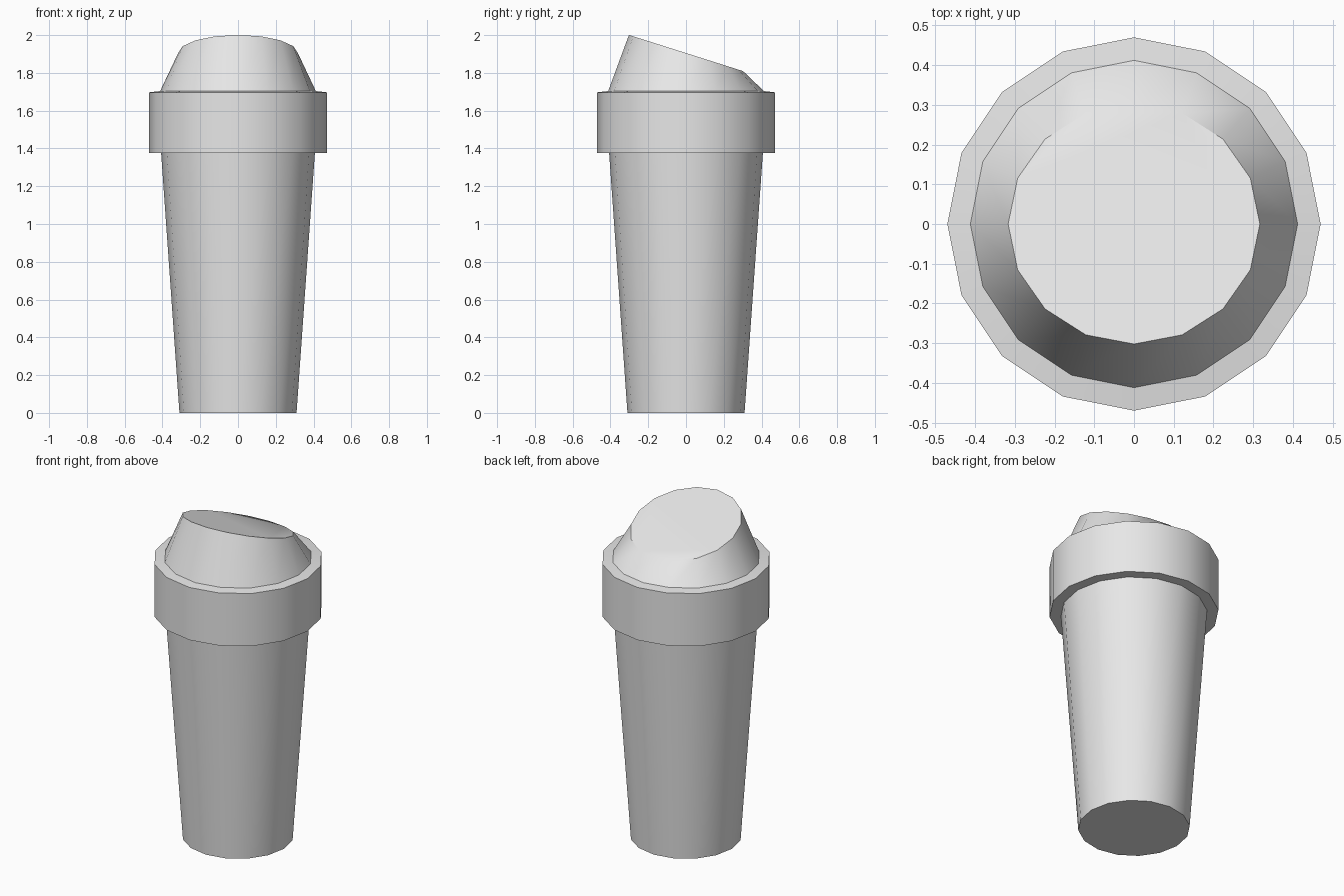
import bpy
import bmesh
from math import sin, cos, pi, atan2

SIDES = 16

cube = bpy.data.objects.get("Cube")
if cube:
    bpy.data.objects.remove(cube, do_unlink=True)

grey = bpy.data.materials.new("light_grey")
grey.use_nodes = True
grey.diffuse_color = (0.8, 0.8, 0.8, 1)
grey.node_tree.nodes["Principled BSDF"].inputs["Base Color"].default_value = (0.8, 0.8, 0.8, 1)


def ring(bm, radius, z, tilt=0.0):
    """Circle of vertices, leaning down towards the back by the tilt angle."""
    verts = []
    for i in range(SIDES):
        a = 2 * pi * i / SIDES
        y = radius * sin(a)
        verts.append(bm.verts.new((radius * cos(a), y * cos(tilt), z - y * sin(tilt))))
    return verts


def lofted(name, profile, cap_bottom=False, cap_top=False):
    """Join rings given as (radius, z[, tilt]) from bottom to top."""
    bm = bmesh.new()
    rings = [ring(bm, *p) for p in profile]
    for low, high in zip(rings, rings[1:]):
        for i in range(SIDES):
            j = (i + 1) % SIDES
            bm.faces.new((low[i], low[j], high[j], high[i]))
    if cap_bottom:
        bm.faces.new(rings[0][::-1])
    if cap_top:
        bm.faces.new(rings[-1])
    mesh = bpy.data.meshes.new(name)
    bm.to_mesh(mesh)
    bm.free()
    mesh.materials.append(grey)
    obj = bpy.data.objects.new(name, mesh)
    bpy.context.collection.objects.link(obj)
    bpy.ops.object.select_all(action="DESELECT")
    obj.select_set(True)
    bpy.context.view_layer.objects.active = obj
    bpy.ops.object.shade_smooth_by_angle(angle=pi / 6)
    return obj


# Tapered cup body
lofted("cup_body", [(0.31, 0), (0.407, 1.375)], cap_bottom=True)

# Wide collar around the rim, with flat underside and top ledge
lofted("lid_collar", [(0.407, 1.375), (0.47, 1.375), (0.47, 1.697), (0.412, 1.704)])

# Raised lid with a slanted top, high at the front
lofted("lid_top", [(0.412, 1.704), (0.317, 1.905, atan2(0.19, 0.6))], cap_top=True)
